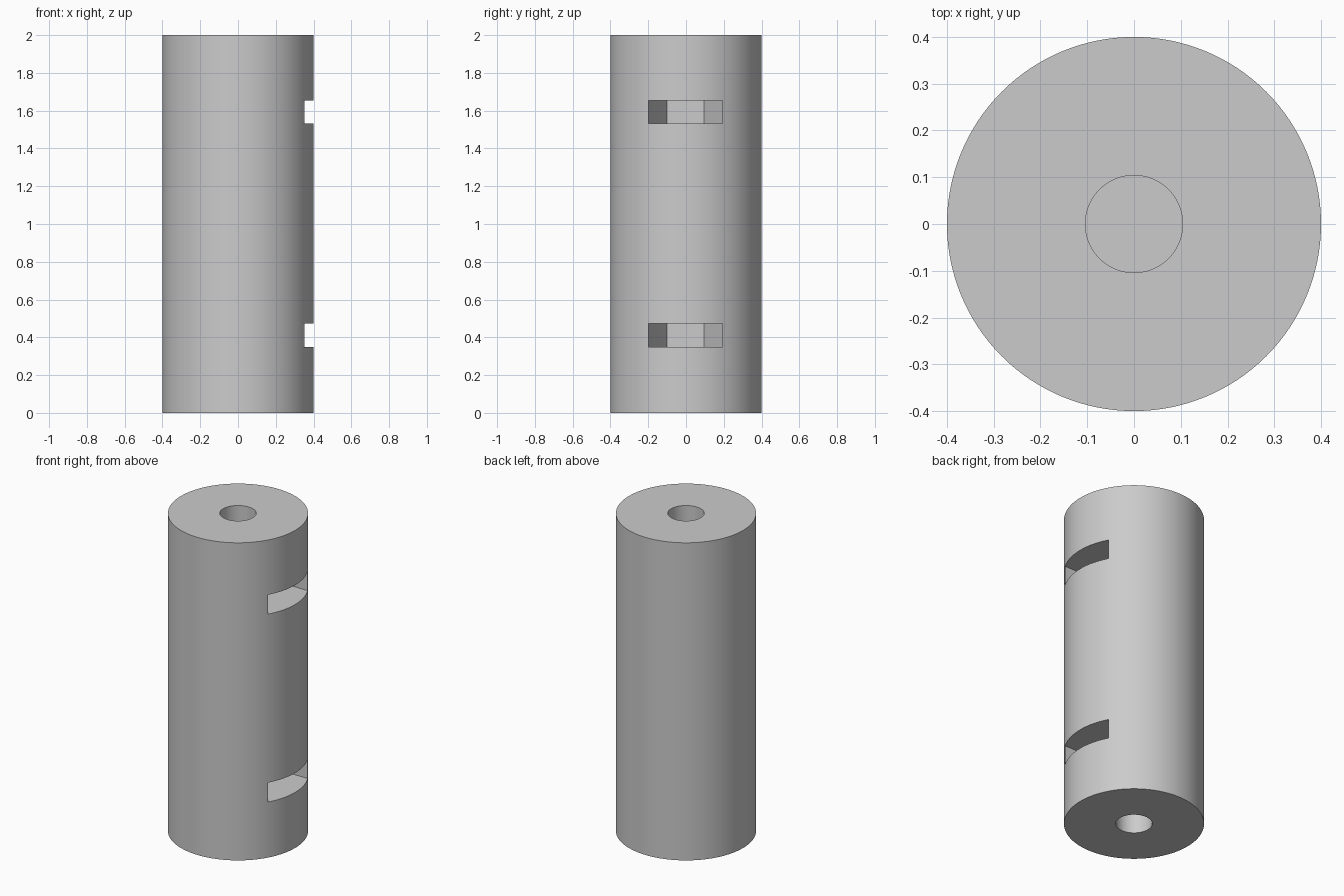
import bpy
import math

cube = bpy.data.objects.get("Cube")
if cube:
    bpy.data.objects.remove(cube, do_unlink=True)

HEIGHT = 2.0
RADIUS = 0.4
BORE_RADIUS = 0.104
BORE_DEPTH = 0.65
NUT_RADIUS = 0.195
SLOT_SPANS = [(0.35, 0.472), (1.533, 1.655)]

grey = bpy.data.materials.new("plain grey")
grey.use_nodes = True
colour = (0.6, 0.6, 0.6, 1)
grey.diffuse_color = colour
grey.node_tree.nodes["Principled BSDF"].inputs["Base Color"].default_value = colour


def cylinder(name, radius, bottom, top, sides):
    bpy.ops.mesh.primitive_cylinder_add(
        vertices=sides, radius=radius, depth=top - bottom,
        location=(0, 0, (bottom + top) / 2))
    obj = bpy.context.object
    obj.name = name
    obj.data.materials.append(grey)
    return obj


def nut_slot(name, bottom, top):
    """Half hexagon around the axis, opened straight out to the +x side."""
    half = NUT_RADIUS * math.cos(math.radians(60))
    deep = NUT_RADIUS * math.sin(math.radians(60))
    outline = [(RADIUS + 0.1, -NUT_RADIUS), (RADIUS + 0.1, NUT_RADIUS),
               (0, NUT_RADIUS), (-deep, half), (-deep, -half), (0, -NUT_RADIUS)]
    n = len(outline)
    verts = [(x, y - 0.003, z) for z in (bottom, top) for x, y in outline]
    faces = [tuple(reversed(range(n))), tuple(range(n, 2 * n))]
    faces += [(i, (i + 1) % n, n + (i + 1) % n, n + i) for i in range(n)]
    mesh = bpy.data.meshes.new(name)
    mesh.from_pydata(verts, [], faces)
    mesh.materials.append(grey)
    obj = bpy.data.objects.new(name, mesh)
    bpy.context.collection.objects.link(obj)
    return obj


# Solid round post
post = cylinder("round_post", RADIUS, 0, HEIGHT, 128)

# Blind screw holes in both ends and the side slots for nuts
cutters = [
    cylinder("bottom_hole_cutter", BORE_RADIUS, -0.1, BORE_DEPTH, 64),
    cylinder("top_hole_cutter", BORE_RADIUS, HEIGHT - BORE_DEPTH, HEIGHT + 0.1, 64),
]
for label, span in zip(("lower", "upper"), SLOT_SPANS):
    cutters.append(nut_slot(label + "_slot_cutter", *span))

bpy.ops.object.select_all(action="DESELECT")
bpy.context.view_layer.objects.active = post
post.select_set(True)
for cutter in cutters:
    cut = post.modifiers.new(cutter.name, "BOOLEAN")
    cut.operation = "DIFFERENCE"
    cut.solver = "EXACT"
    cut.object = cutter
    bpy.ops.object.modifier_apply(modifier=cut.name)
    bpy.data.objects.remove(cutter, do_unlink=True)

# Smooth round walls with crisp rims
bpy.ops.object.shade_smooth_by_angle(angle=math.radians(30))
